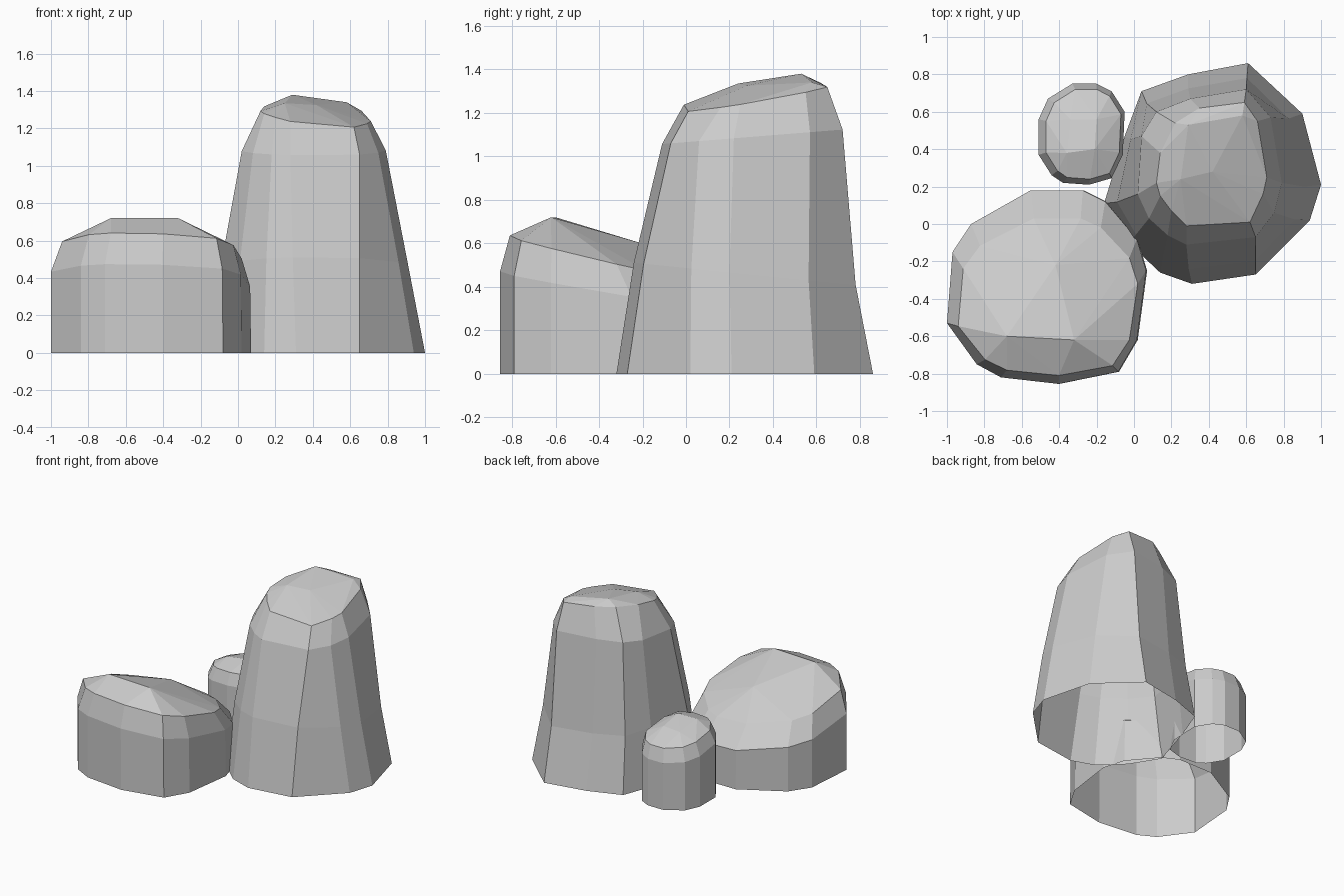
import bpy, bmesh

if "Cube" in bpy.data.objects:
    bpy.data.objects.remove(bpy.data.objects["Cube"])


def fit(outline, box, plane):
    """Squeeze an outline into box (x0, x1, y0, y1) on a tilted plane (z at centre, slope x, slope y)."""
    xs, ys = [p[0] for p in outline], [p[1] for p in outline]
    x0, x1, y0, y1 = box
    z, sx, sy = plane
    ring = []
    for px, py in outline:
        x = x0 + (px - min(xs)) / (max(xs) - min(xs)) * (x1 - x0)
        y = y0 + (py - min(ys)) / (max(ys) - min(ys)) * (y1 - y0)
        ring.append((x, y, z + sx * (x - (x0 + x1) / 2) + sy * (y - (y0 + y1) / 2)))
    return ring


def rock(name, outline, levels, peaks):
    """Faceted wall lofted through the levels (shape, box, plane), open below,
    with a hull cap over the last one."""
    bm = bmesh.new()
    rings = [[bm.verts.new((x, y, 0)) for x, y in outline]]
    for shape, box, plane in levels:
        rings.append([bm.verts.new(p) for p in fit(shape, box, plane)])
    n = len(outline)
    for lo, hi in zip(rings, rings[1:]):
        for i in range(n):
            j = (i + 1) % n
            bm.faces.new((lo[i], lo[j], hi[j], hi[i]))

    # cap
    cap = bmesh.new()
    for co in [v.co for v in rings[-1]] + peaks:
        cap.verts.new(co)
    bmesh.ops.convex_hull(cap, input=cap.verts[:])
    cap.normal_update()
    bmesh.ops.delete(cap, geom=[f for f in cap.faces if f.normal.z < 0], context='FACES')
    for f in cap.faces[:]:
        bm.faces.new([bm.verts.new(v.co) for v in f.verts])
    cap.free()

    bmesh.ops.remove_doubles(bm, verts=bm.verts[:], dist=0.0005)
    bmesh.ops.recalc_face_normals(bm, faces=bm.faces[:])
    mesh = bpy.data.meshes.new(name)
    bm.to_mesh(mesh)
    bm.free()
    bpy.context.collection.objects.link(bpy.data.objects.new(name, mesh))


# tall rock, flared at the foot, boxier towards the top
foot = [(-.16, .11), (-.03, -.10), (.14, -.26), (.31, -.32), (.65, -.27), (.94, .02),
        (1.0, .21), (.90, .59), (.61, .86), (.29, .80), (.04, .71), (-.05, .47)]
upper = [(.02, .16), (.08, .03), (.18, -.06), (.28, -.11), (.65, -.07), (.75, .06),
         (.79, .22), (.73, .57), (.60, .72), (.30, .67), (.12, .60), (.04, .47)]
shoulder = [(.12, .22), (.14, .15), (.20, .07), (.28, -.01), (.62, .01), (.69, .16),
            (.71, .25), (.66, .55), (.59, .65), (.35, .62), (.22, .54), (.14, .38)]
middle = [(a * .57 + c * .43, b * .57 + d * .43) for (a, b), (c, d) in zip(foot, upper)]
rock("tall_rock", foot,
     [(middle, (-.09, .91, -.24, .78), (.46, 0, -.1)),
      (upper, (.02, .79, -.11, .72), (1.09, 0, .08)),
      (shoulder, (.12, .71, -.01, .65), (1.28, -.10, .17))],
     [(.29, .53, 1.38), (.25, .24, 1.335), (.42, .28, 1.325), (.58, .58, 1.34)])

# wide low rock, top falling towards the back
base = [(-1.0, -.53), (-.84, -.75), (-.71, -.82), (-.40, -.855), (-.08, -.79), (.02, -.62), (.07, -.25),
        (.02, -.08), (-.15, .12), (-.27, .18), (-.55, .18), (-.87, 0), (-.97, -.15)]
rock("low_rock", base,
     [(base, (-1.0, .065, -.855, .18), (.385, -.03, -.17)),
      (base, (-.94, .02, -.81, .03), (.54, -.04, -.235))],
     [(-.68, -.60, .72), (-.32, -.62, .72), (-.42, -.22, .605)])

# small rock at the back
base = [(-.51, .37), (-.44, .26), (-.38, .22), (-.24, .21), (-.12, .245), (-.06, .37), (-.05, .60),
        (-.12, .71), (-.20, .75), (-.33, .75), (-.46, .67), (-.51, .56)]
rock("small_rock", base,
     [(base, (-.51, -.05, .21, .75), (.40, 0, -.15)),
      (base, (-.47, -.07, .24, .72), (.495, 0, -.15))],
     [(-.36, .38, .57), (-.21, .40, .58), (-.34, .56, .53), (-.2, .56, .54)])
